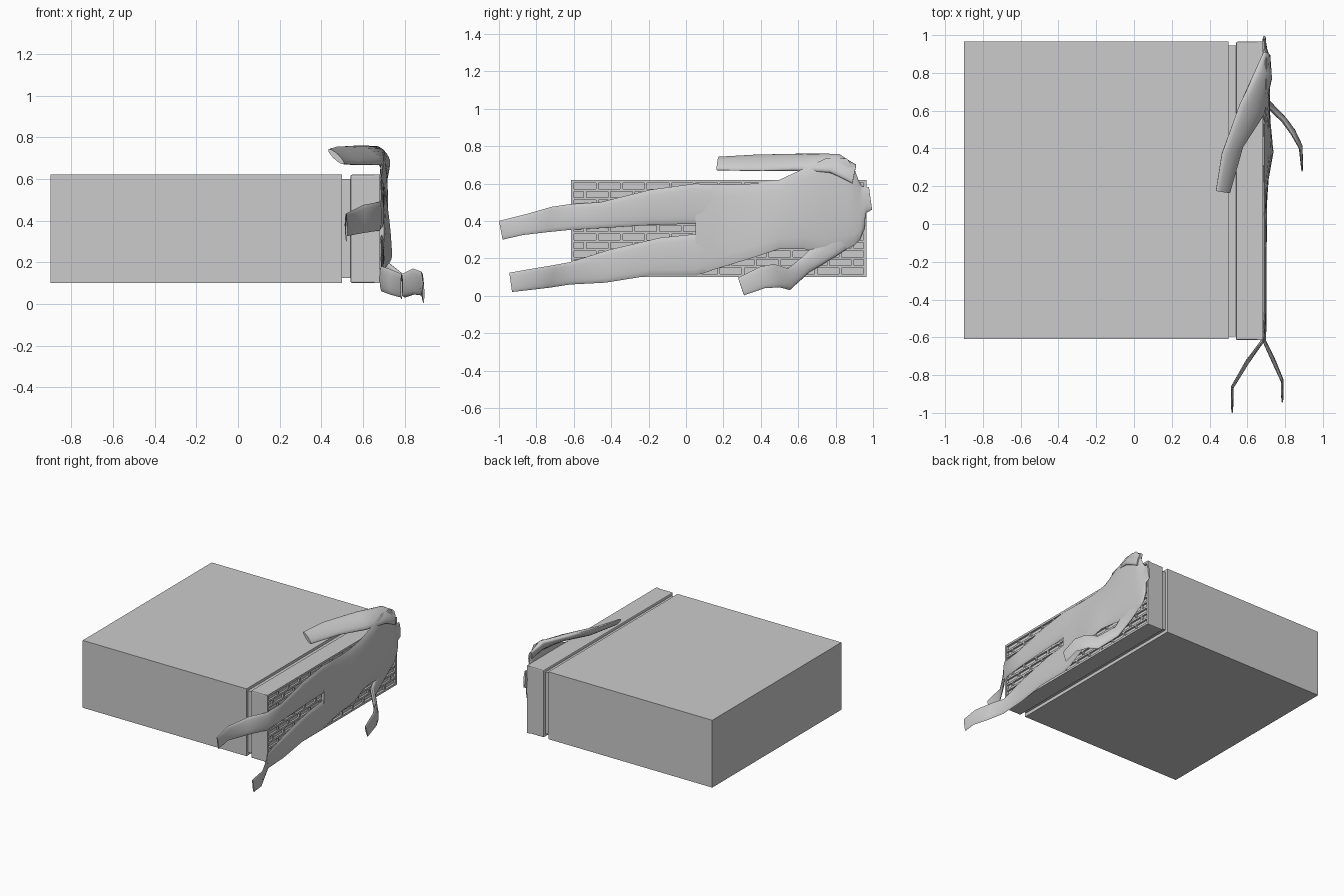
import bpy, bmesh, math
from mathutils import Vector


def finish(name, bm, smooth=None):
    bmesh.ops.recalc_face_normals(bm, faces=bm.faces)
    me = bpy.data.meshes.new(name)
    bm.to_mesh(me)
    bm.free()
    ob = bpy.data.objects.new(name, me)
    bpy.context.collection.objects.link(ob)
    if smooth:
        bpy.ops.object.select_all(action='DESELECT')
        ob.select_set(True)
        bpy.context.view_layer.objects.active = ob
        bpy.ops.object.shade_smooth_by_angle(angle=math.radians(smooth))
    return ob


def add_box(bm, lo, hi):
    lo, hi = Vector(lo), Vector(hi)
    size, mid = hi - lo, (hi + lo) / 2
    for v in bmesh.ops.create_cube(bm, size=1)['verts']:
        v.co = Vector([v.co[i] * size[i] + mid[i] for i in range(3)])


def box(name, lo, hi, bevel=0):
    bm = bmesh.new()
    add_box(bm, lo, hi)
    if bevel:
        bmesh.ops.bevel(bm, geom=bm.edges[:], offset=bevel, segments=2,
                        profile=0.5, affect='EDGES')
    return finish(name, bm)


def ribbon(name, sections, sides=16):
    """Loft flat ellipses, each spanning two edge points with a half thickness."""
    bm = bmesh.new()
    pairs = [(Vector(a), Vector(b), t) for a, b, t in sections]
    mids = [(a + b) / 2 for a, b, t in pairs]
    rings = []
    for i, (a, b, t) in enumerate(pairs):
        along = mids[min(i + 1, len(mids) - 1)] - mids[max(i - 1, 0)]
        n = along.cross(b - a).normalized() * t
        rings.append([bm.verts.new(mids[i] + (b - a) / 2 * math.cos(k * math.tau / sides)
                                   + n * math.sin(k * math.tau / sides)) for k in range(sides)])
    for r, s in zip(rings, rings[1:]):
        for k in range(sides):
            j = (k + 1) % sides
            bm.faces.new((r[k], r[j], s[j], s[k]))
    bm.faces.new(rings[0])
    bm.faces.new(rings[-1])
    return finish(name, bm, 60)


# Large block, recessed neck and front panel
box("main_block", (-0.9, -0.61, 0.10), (0.5, 0.965, 0.62))
box("neck_slab", (0.49, -0.595, 0.125), (0.55, 0.945, 0.60))
box("panel_body", (0.54, -0.615, 0.10), (0.665, 0.965, 0.62), 0.008)

# Raised rim and staggered brick-pattern grille on the panel face
X0, X1, Y0, Y1, Z0, Z1 = 0.655, 0.682, -0.615, 0.965, 0.10, 0.62
bm = bmesh.new()
add_box(bm, (X0, Y0, Z0), (X1, Y1, Z0 + 0.016))
add_box(bm, (X0, Y0, Z1 - 0.016), (X1, Y1, Z1))
add_box(bm, (X0, Y0, Z0), (X1, Y0 + 0.016, Z1))
add_box(bm, (X0, Y1 - 0.016, Z0), (X1, Y1, Z1))
rows, cols = 11, 12
dz, dy = (Z1 - Z0 - 0.02) / rows, (Y1 - Y0 - 0.02) / cols
for r in range(rows):
    z = Z0 + 0.01 + r * dz
    if r:
        add_box(bm, (X0, Y0 + 0.01, z - 0.007), (X1 - 0.003, Y1 - 0.01, z + 0.007))
    for c in range(cols):
        y = Y0 + 0.01 + (c + (0.5 if r % 2 else 0)) * dy
        if y > Y0 + 0.03:
            add_box(bm, (X0, y - 0.007, z), (X1 - 0.003, y + 0.007, z + dz))
finish("panel_grille", bm)

# Flattened figure: torso up to the neck stump
ribbon("torso", [
    ((.69, .05, .108), (.69, .05, .598), .012),
    ((.695, .15, .14), (.69, .15, .597), .014),
    ((.705, .24, .167), (.69, .24, .595), .014),
    ((.735, .38, .21), (.69, .38, .60), .014),
    ((.72, .50, .25), (.69, .50, .62), .016),
    ((.70, .63, .25), (.70, .63, .68), .02),
    ((.695, .75, .22), (.70, .75, .735), .022),
    ((.69, .86, .25), (.70, .86, .735), .02),
    ((.69, .90, .27), (.70, .90, .68), .018),
    ((.69, .93, .30), (.69, .925, .61), .015),
    ((.69, .955, .36), (.69, .94, .585), .012),
    ((.69, .96, .44), (.69, .957, .58), .01),
    ((.69, .995, .46), (.69, .978, .582), .008)])

# Legs
ribbon("upper_leg", [
    ((.69, .14, .34), (.69, .14, .595), .012),
    ((.69, .05, .385), (.69, .05, .60), .014),
    ((.69, -.19, .378), (.69, -.19, .567), .012),
    ((.69, -.41, .364), (.69, -.46, .50), .011),
    ((.68, -.62, .352), (.68, -.62, .49), .01),
    ((.60, -.74, .34), (.60, -.72, .475), .01),
    ((.52, -.87, .325), (.52, -.86, .435), .008),
    ((.52, -.98, .30), (.52, -1.0, .40), .005)])
ribbon("lower_leg", [
    ((.69, .14, .135), (.69, .14, .36), .012),
    ((.69, .05, .107), (.69, .05, .33), .014),
    ((.69, -.20, .107), (.69, -.14, .31), .012),
    ((.69, -.43, .07), (.69, -.41, .246), .011),
    ((.69, -.62, .06), (.69, -.62, .18), .01),
    ((.735, -.73, .043), (.735, -.70, .165), .01),
    ((.785, -.84, .03), (.785, -.82, .145), .008),
    ((.785, -.93, .02), (.785, -.945, .123), .005)])

# Arms: one draped over the top, one hanging out in front
ribbon("draped_arm", [
    ((.69, .91, .70), (.715, .89, .60), .015),
    ((.65, .82, .755), (.725, .77, .66), .03),
    ((.56, .635, .755), (.69, .58, .672), .025),
    ((.465, .37, .752), (.577, .41, .668), .02),
    ((.434, .175, .742), (.508, .164, .672), .014)])
ribbon("hanging_arm", [
    ((.69, .86, .25), (.69, .78, .42), .015),
    ((.69, .80, .21), (.69, .69, .28), .018),
    ((.70, .66, .125), (.70, .63, .215), .018),
    ((.80, .555, .03), (.79, .545, .145), .015),
    ((.845, .50, .045), (.84, .47, .17), .013),
    ((.885, .42, .04), (.88, .396, .155), .01),
    ((.89, .31, .002), (.89, .278, .096), .005)])
